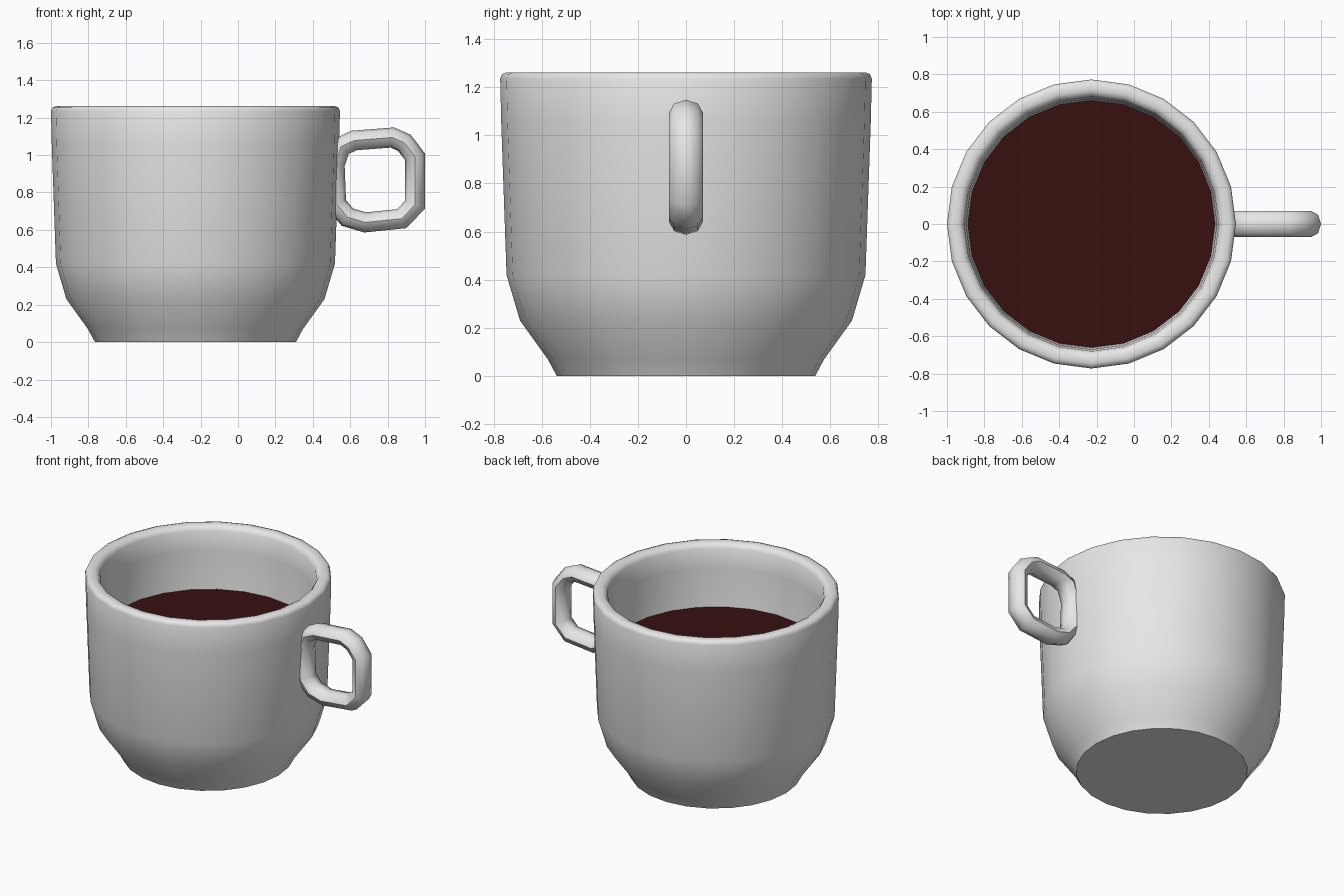
import bpy, bmesh, math
from mathutils import Vector

if "Cube" in bpy.data.objects:
    bpy.data.objects.remove(bpy.data.objects["Cube"])

CX, SIDES = -0.2275, 24


def material(name, rgb):
    m = bpy.data.materials.new(name)
    m.diffuse_color = (*rgb, 1)
    m.use_nodes = True
    m.node_tree.nodes["Principled BSDF"].inputs["Base Color"].default_value = m.diffuse_color
    return m


def finish(name, bm, mat):
    bmesh.ops.recalc_face_normals(bm, faces=bm.faces)
    me = bpy.data.meshes.new(name)
    bm.to_mesh(me)
    bm.free()
    me.materials.append(mat)
    me.shade_smooth()
    me.set_sharp_from_angle(angle=math.radians(50))
    ob = bpy.data.objects.new(name, me)
    bpy.context.collection.objects.link(ob)
    return ob


def skin(bm, rings, closed=False):
    """Join successive vertex rings with quads."""
    pairs = list(zip(rings, rings[1:])) + ([(rings[-1], rings[0])] if closed else [])
    for a, b in pairs:
        n = len(a)
        for i in range(n):
            j = (i + 1) % n
            bm.faces.new((a[i], a[j], b[j], b[i]))


def circle(bm, r, z):
    return [bm.verts.new((CX + r * math.cos(i * math.tau / SIDES),
                          r * math.sin(i * math.tau / SIDES), z)) for i in range(SIDES)]


white = material("white ceramic", (0.8, 0.8, 0.8))
dark = material("dark coffee", (0.04, 0.005, 0.005))

# Cup: outer wall, rounded rim, inner wall, floor
profile = [(0.537, 0), (0.575, 0.07), (0.69, 0.23), (0.746, 0.42), (0.768, 1.05),
           (0.7725, 1.235), (0.765, 1.254), (0.745, 1.262), (0.715, 1.262),
           (0.694, 1.253), (0.68, 1.23), (0.67, 1.1), (0.65, 0.42),
           (0.60, 0.26), (0.47, 0.09)]
bm = bmesh.new()
rings = [circle(bm, r, z) for r, z in profile]
skin(bm, rings)
bm.faces.new(rings[0])
bm.faces.new(rings[-1])
finish("cup", bm, white)

# Coffee surface
bm = bmesh.new()
bm.faces.new(circle(bm, 0.661, 0.835))
coffee = finish("coffee", bm, dark)
if coffee.data.polygons[0].normal.z < 0:
    coffee.data.flip_normals()

# Handle: closed rounded loop with an oval section
path = [(0.517, 0.95), (0.55, 1.045), (0.62, 1.078), (0.825, 1.094), (0.89, 1.065),
        (0.947, 0.99), (0.947, 0.735), (0.875, 0.66), (0.68, 0.64), (0.585, 0.668),
        (0.525, 0.74)]
bm = bmesh.new()
rings = []
n = len(path)
for i in range(n):
    p, q, r = (Vector(path[(i + k) % n]) for k in (-1, 0, 1))
    d1, d2 = (q - p).normalized(), (r - q).normalized()
    t = (d1 + d2).normalized()
    w = 0.053 / t.dot(d1)
    normal = Vector((-t.y, t.x))
    ring = []
    for k in range(8):
        a = k * math.tau / 8
        c = q + normal * (w * math.cos(a))
        ring.append(bm.verts.new((c.x, 0.07 * math.sin(a), c.y)))
    rings.append(ring)
skin(bm, rings, closed=True)
finish("handle", bm, white)
